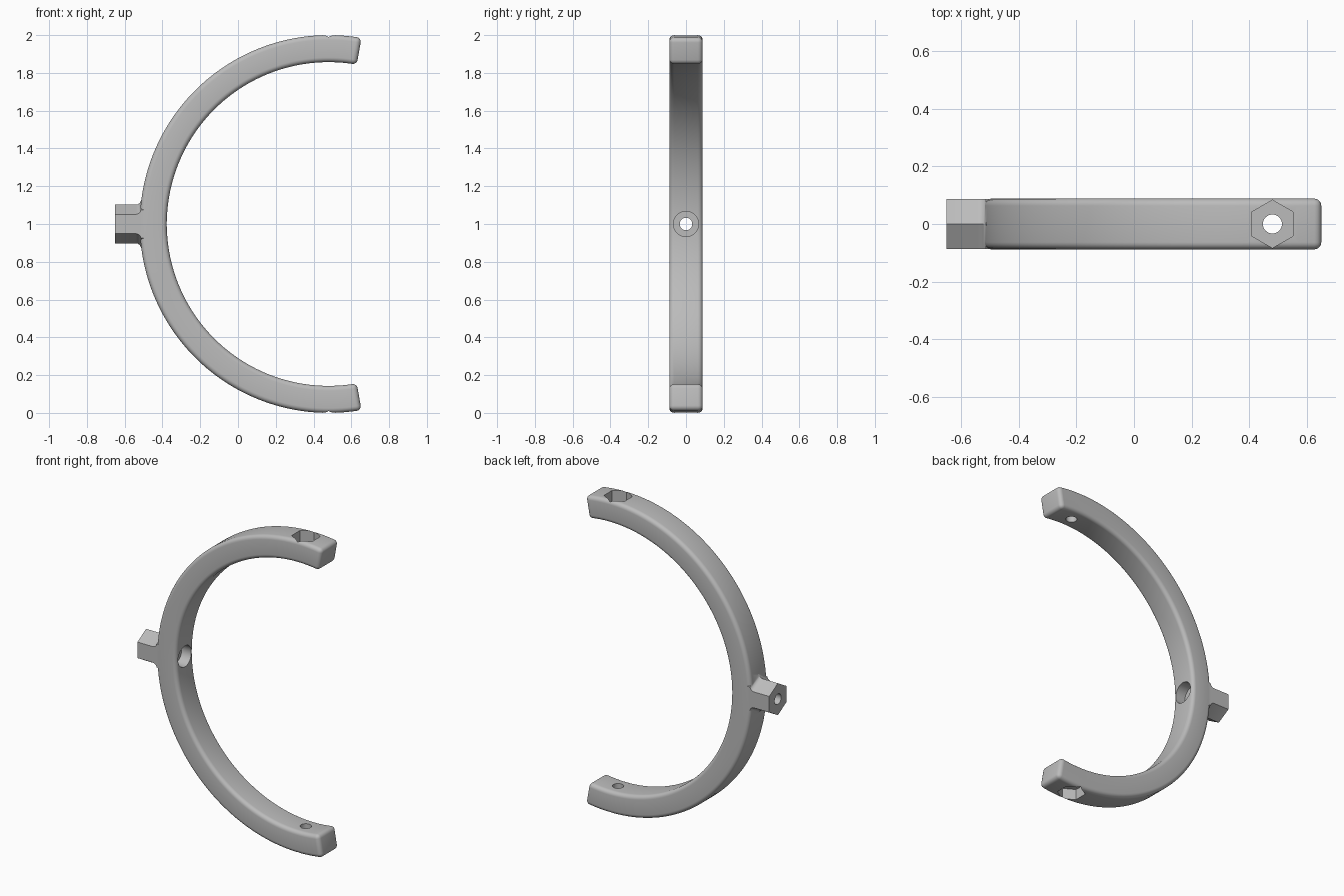
import bpy, bmesh, math
from mathutils import Matrix, Vector

if "Cube" in bpy.data.objects:
    bpy.data.objects.remove(bpy.data.objects["Cube"])

CX, CZ, RO, RI, HW = 0.48, 1.0, 1.0, 0.857, 0.088

grey = bpy.data.materials.new("light grey")
grey.diffuse_color = (0.5, 0.5, 0.5, 1)
grey.use_nodes = True
grey.node_tree.nodes["Principled BSDF"].inputs["Base Color"].default_value = grey.diffuse_color


def loft(name, rings):
    """Closed solid through a list of equal-length point rings."""
    bm = bmesh.new()
    vs = [[bm.verts.new(p) for p in r] for r in rings]
    n = len(rings[0])
    for a, b in zip(vs, vs[1:]):
        for i in range(n):
            j = (i + 1) % n
            bm.faces.new((a[i], a[j], b[j], b[i]))
    bm.faces.new(vs[0])
    bm.faces.new(vs[-1])
    bmesh.ops.recalc_face_normals(bm, faces=bm.faces)
    me = bpy.data.meshes.new(name)
    bm.to_mesh(me)
    bm.free()
    me.materials.append(grey)
    ob = bpy.data.objects.new(name, me)
    bpy.context.collection.objects.link(ob)
    return ob


def prism(name, axis, a, b, r, n, turn=0.0):
    """Regular prism along x or z, between a and b."""
    def pt(t, i):
        u = turn + 2 * math.pi * i / n
        c, s = r * math.cos(u), r * math.sin(u)
        return (t, c, CZ + s) if axis == "x" else (CX + c, s, t)
    return loft(name, [[pt(t, i) for i in range(n)] for t in (a, b)])


def apply_mod(ob, kind, **props):
    m = ob.modifiers.new(kind, kind)
    for k, v in props.items():
        setattr(m, k, v)
    bpy.context.view_layer.objects.active = ob
    bpy.ops.object.modifier_apply(modifier=m.name)


def boolean(ob, other, op):
    other.hide_render = True
    apply_mod(ob, "BOOLEAN", operation=op, solver="EXACT", object=other)
    bpy.data.objects.remove(other)


# C-shaped arm with rounded edges
N = 120
rings = []
for k in range(N + 1):
    a = math.radians(80 + 200 * k / N)
    c, s = math.cos(a), math.sin(a)
    rings.append([(CX + r * c, y, CZ + r * s)
                  for r, y in ((RI, -HW), (RO, -HW), (RO, HW), (RI, HW))])
arm = loft("yoke_arm", rings)
apply_mod(arm, "BEVEL", width=0.025, segments=5, limit_method="ANGLE",
          angle_limit=math.radians(40))

# hexagonal stem with a small flare where it meets the arm
stem_rings = []
for x, dz in ((-0.65, 0), (-0.54, 0), (-0.531, 0.002), (-0.523, 0.007),
              (-0.517, 0.014), (-0.513, 0.024), (-0.45, 0.026)):
    stem_rings.append([(x, y, CZ + z + math.copysign(dz, z)) for y, z in (
        (0, 0.102), (0.0875, 0.051), (0.0875, -0.051),
        (0, -0.102), (-0.0875, -0.051), (-0.0875, 0.051))])
boolean(arm, loft("hex_stem", stem_rings), "UNION")

# stem bore with screw-head recess, tip bores and hexagonal nut pockets
cutters = [
    prism("stem_bore", "x", -0.8, -0.2, 0.033, 32),
    prism("head_recess", "x", -0.445, -0.2, 0.067, 40),
    prism("tip_bore", "z", -0.2, 2.2, 0.033, 32),
    prism("upper_nut_pocket", "z", 1.93, 2.2, 0.083, 6, math.pi / 2),
    prism("lower_nut_pocket", "z", -0.2, 0.07, 0.083, 6, math.pi / 2),
]
for c in cutters:
    boolean(arm, c, "DIFFERENCE")

# smooth shading with crisp machined edges
bpy.ops.object.select_all(action="DESELECT")
arm.select_set(True)
bpy.context.view_layer.objects.active = arm
bpy.ops.object.shade_smooth_by_angle(angle=math.radians(30))
